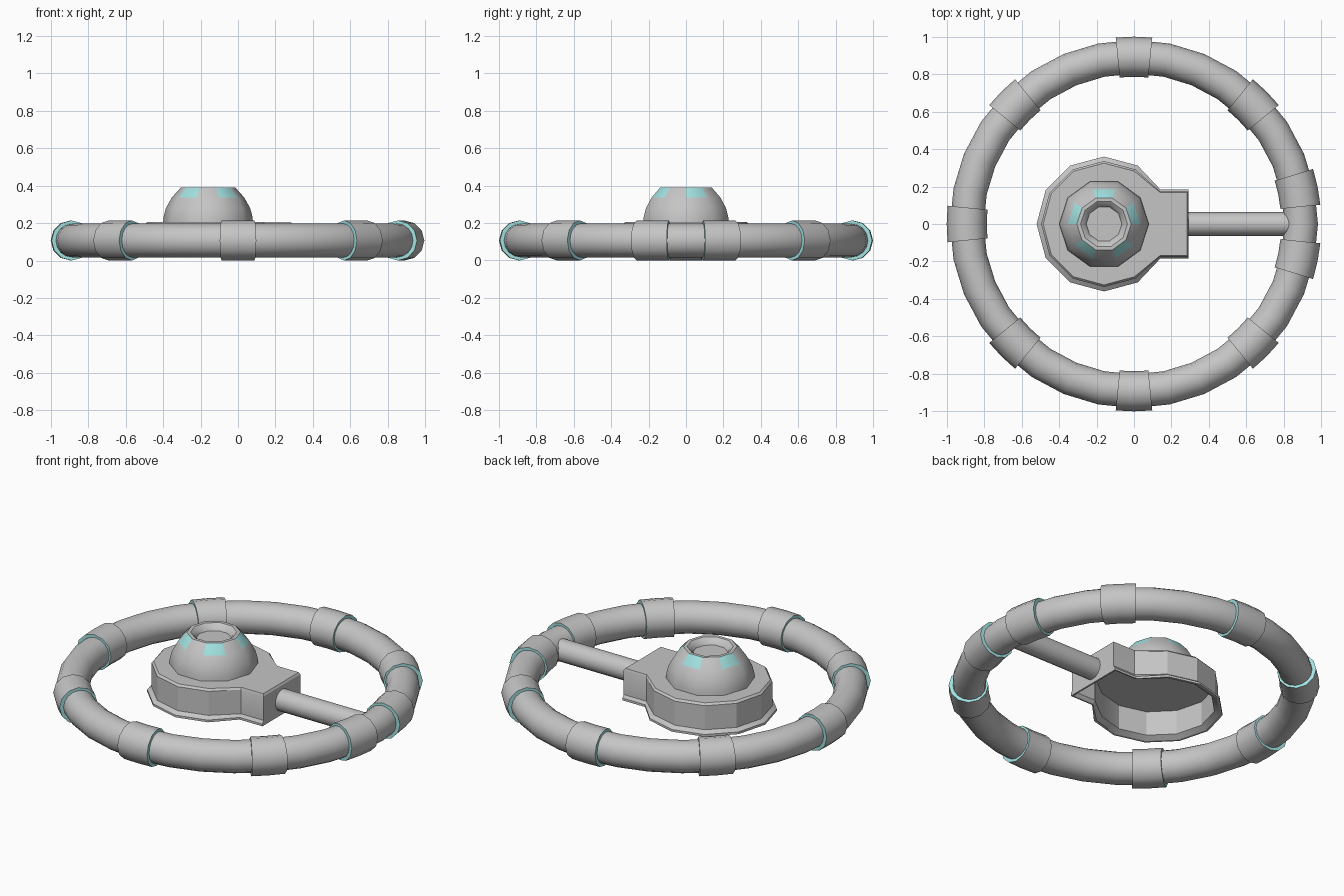
import bpy, bmesh
from math import sin, cos, pi, radians
from mathutils import Matrix

cube = bpy.data.objects.get("Cube")
if cube:
    bpy.data.objects.remove(cube)


def material(name, rgb):
    m = bpy.data.materials.new(name)
    m.use_nodes = True
    m.diffuse_color = (*rgb, 1)
    m.node_tree.nodes["Principled BSDF"].inputs["Base Color"].default_value = (*rgb, 1)
    return m


GREY = material("hull grey", (0.56, 0.56, 0.56))
TEAL = material("pale teal", (0.36, 0.76, 0.75))
RING_Z = 0.107
HUB_X = -0.16


def finish(name, bm, angle=35):
    bmesh.ops.recalc_face_normals(bm, faces=bm.faces)
    me = bpy.data.meshes.new(name)
    bm.to_mesh(me)
    bm.free()
    ob = bpy.data.objects.new(name, me)
    bpy.context.collection.objects.link(ob)
    me.materials.append(GREY)
    me.materials.append(TEAL)
    bpy.ops.object.select_all(action="DESELECT")
    ob.select_set(True)
    bpy.context.view_layer.objects.active = ob
    bpy.ops.object.shade_smooth_by_angle(angle=radians(angle))
    return ob


def skin(bm, loops, closed=False, caps=True):
    """Bridge equal-length point loops; return the side face bands."""
    rows = [[bm.verts.new(p) for p in loop] for loop in loops]
    pairs = list(zip(rows, rows[1:]))
    if closed:
        pairs.append((rows[-1], rows[0]))
    bands = []
    for a, b in pairs:
        n = len(a)
        bands.append([bm.faces.new((a[i], a[(i + 1) % n], b[(i + 1) % n], b[i]))
                      for i in range(n)])
    ends = []
    if caps and not closed:
        ends = [bm.faces.new(rows[0]), bm.faces.new(rows[-1])]
    return bands, ends


def tube_loop(major, minor, angle, sides):
    loop = []
    for i in range(sides):
        t = 2 * pi * i / sides
        r = major + minor * cos(t)
        loop.append((r * cos(angle), r * sin(angle), RING_Z + minor * sin(t)))
    return loop


# Outer ring
bm = bmesh.new()
skin(bm, [tube_loop(0.892, 0.09, 2 * pi * i / 32, 16) for i in range(32)], closed=True)
finish("outer_ring", bm, 40)

# Wedge collars with teal end faces
for k, deg in enumerate((11.5, 45, 90, 135, 180, 225, 270, 315, 348.5)):
    bm = bmesh.new()
    loops = [tube_loop(0.893, 0.107, radians(deg + d), 12) for d in (-5.6, 0, 5.6)]
    _, ends = skin(bm, loops)
    for f in ends:
        f.material_index = 1
    finish(f"ring_collar_{k + 1}", bm, 40)


# Hub housing: twelve-sided drum with a square neck, open underneath
def hub_loop(r, z, end):
    half = r * 0.5 + 0.005
    pts = [(end, -half, z), (end, half, z), (0.14, half, z)]
    for deg in range(60, 301, 30):
        a = radians(deg)
        pts.append((HUB_X + r * cos(a), r * sin(a), z))
    return pts + [(0.14, -half, z)]


hub_profile = [
    (0.315, 0.185, 0.275), (0.315, 0.04, 0.275), (0.345, 0.02, 0.28),
    (0.36, 0.02, 0.29), (0.36, 0.033, 0.29), (0.336, 0.05, 0.29),
    (0.336, 0.193, 0.29), (0.325, 0.205, 0.283),
]
bm = bmesh.new()
skin(bm, [hub_loop(*p) for p in hub_profile])
finish("hub_housing", bm, 25)

# Dome with recessed top; alternate upper facets are teal windows
dome_profile = [
    (0.24, 0.195), (0.238, 0.23), (0.225, 0.28), (0.193, 0.337),
    (0.145, 0.39), (0.125, 0.39), (0.105, 0.375), (0.095, 0.355),
]
bm = bmesh.new()
loops = [[(HUB_X + r * cos(2 * pi * i / 10), r * sin(2 * pi * i / 10), z)
          for i in range(10)] for r, z in dome_profile]
bands, _ = skin(bm, loops)
for f in bands[3][::2]:
    f.material_index = 1
finish("hub_dome", bm, 38)

# Connecting spoke between hub and ring
bm = bmesh.new()
bmesh.ops.create_cone(
    bm, segments=16, radius1=0.063, radius2=0.063, depth=0.58, cap_ends=True,
    matrix=Matrix.Translation((0.56, 0, RING_Z)) @ Matrix.Rotation(pi / 2, 4, "Y"))
finish("spoke", bm, 40)
